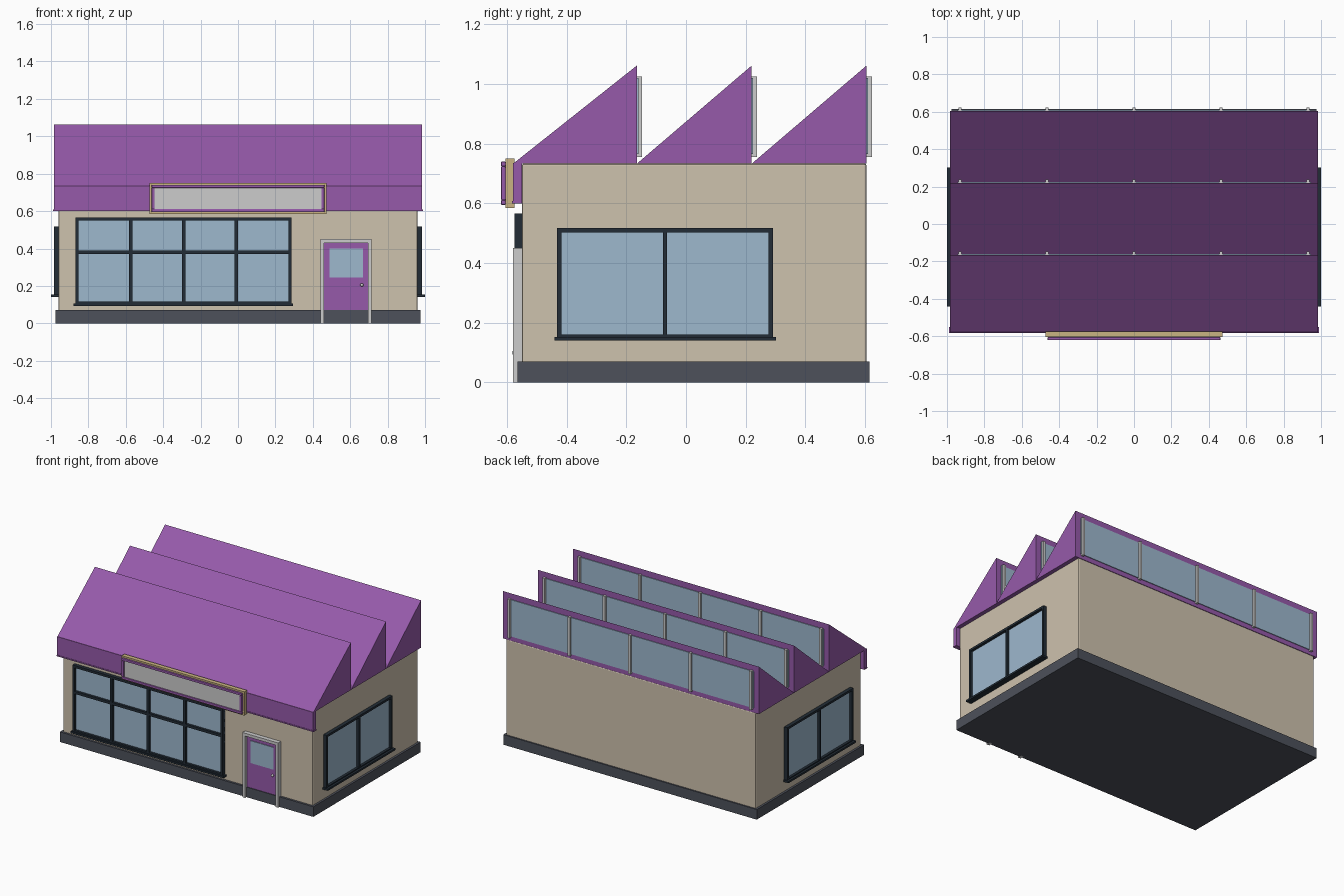
import bpy
import bmesh

if "Cube" in bpy.data.objects:
    bpy.data.objects.remove(bpy.data.objects["Cube"], do_unlink=True)


def material(name, r, g, b):
    """Flat material from 0-255 display values, stored as linear colour."""
    def lin(v):
        v /= 255
        return v / 12.92 if v <= 0.04045 else ((v + 0.055) / 1.055) ** 2.4
    colour = (lin(r), lin(g), lin(b), 1)
    m = bpy.data.materials.new(name)
    m.use_nodes = True
    m.diffuse_color = colour
    m.node_tree.nodes["Principled BSDF"].inputs["Base Color"].default_value = colour
    return m


PURPLE = material("purple paint", 150, 90, 170)
BEIGE = material("beige wall", 206, 194, 174)
SLATE = material("slate plinth", 77, 81, 91)
DARK = material("dark window frame", 34, 44, 54)
GLASS = material("pale blue glass", 157, 184, 206)
GREY = material("light grey trim", 204, 204, 204)
GOLD = material("gold trim", 202, 180, 130)


def finish(name, bm, mat, bevel=0):
    bmesh.ops.recalc_face_normals(bm, faces=bm.faces)
    mesh = bpy.data.meshes.new(name)
    bm.to_mesh(mesh)
    bm.free()
    mesh.materials.append(mat)
    ob = bpy.data.objects.new(name, mesh)
    bpy.context.collection.objects.link(ob)
    if bevel:
        mod = ob.modifiers.new("soft edges", 'BEVEL')
        mod.width = bevel
        mod.segments = 2
    return ob


def add_box(bm, x, y, z):
    """Add a box spanning the (low, high) pairs x, y and z."""
    for v in bmesh.ops.create_cube(bm, size=1)["verts"]:
        v.co = [lo + (c + 0.5) * (hi - lo) for c, (lo, hi) in zip(v.co, (x, y, z))]


def boxes(name, mat, *spans, bevel=0):
    bm = bmesh.new()
    for span in spans:
        add_box(bm, *span)
    return finish(name, bm, mat, bevel)


def ring(x, y, z, w):
    """Four boxes forming a rectangular frame in the xz plane."""
    inner = (z[0] + w, z[1] - w)
    return [(x, y, (z[0], z[0] + w)), (x, y, (z[1] - w, z[1])),
            ((x[0], x[0] + w), y, inner), ((x[1] - w, x[1]), y, inner)]


# Walls and plinth
boxes("walls", BEIGE, ((-0.96, 0.96), (-0.55, 0.605), (0.01, 0.733)), bevel=0.006)
boxes("plinth", SLATE, ((-0.975, 0.975), (-0.565, 0.615), (0, 0.07)))

# Sawtooth roof, one wedge per tooth, with skylights on the upright faces
RIDGES = (-0.165, 0.22, 0.605)
starts = (-0.58,) + RIDGES[:-1]
for i, (front, back) in enumerate(zip(starts, RIDGES), 1):
    bm = bmesh.new()
    profile = ((front, 0.733), (back, 0.733), (back, 1.062))
    face = bm.faces.new([bm.verts.new((-0.985, y, z)) for y, z in profile])
    out = bmesh.ops.extrude_face_region(bm, geom=[face])["geom"]
    bmesh.ops.translate(bm, vec=(1.97, 0, 0),
                        verts=[g for g in out if isinstance(g, bmesh.types.BMVert)])
    finish(f"roof_tooth_{i}", bm, PURPLE)
    boxes(f"skylight_glass_{i}", GLASS,
          ((-0.945, 0.945), (back, back + 0.005), (0.765, 1.02)))
    boxes(f"skylight_mullions_{i}", GREY,
          *[((x - 0.009, x + 0.009), (back, back + 0.018), (0.755, 1.025))
            for x in (-0.93, -0.465, 0, 0.465, 0.93)])

# Fascia below the front eave
boxes("fascia", PURPLE, ((-0.985, 0.985), (-0.58, -0.55), (0.605, 0.735)),
      ((-0.988, 0.988), (-0.583, -0.55), (0.6, 0.608)))

# Blank sign board
boxes("sign_back_frame", GOLD, ((-0.472, 0.472), (-0.605, -0.575), (0.585, 0.75)))
boxes("sign_frame", PURPLE,
      *ring((-0.462, 0.462), (-0.62, -0.605), (0.595, 0.74), 0.016), bevel=0.003)
boxes("sign_panel", GREY, ((-0.448, 0.448), (-0.611, -0.605), (0.609, 0.726)))

# Large front window
X, Z, Y = (-0.87, 0.285), (0.1, 0.567), (-0.575, -0.55)
boxes("front_window_frame", DARK, *ring(X, Y, Z, 0.016),
      *[((x - 0.009, x + 0.009), Y, Z) for x in (-0.574, -0.291, -0.01)],
      (X, Y, (0.37, 0.388)))
boxes("front_window_sill", DARK, ((-0.88, 0.295), (-0.582, -0.55), (0.093, 0.106)))
boxes("front_window_glass", GLASS, (X, (-0.558, -0.55), Z))

# Matching side windows, mirrored left and right
for side, s in (("left", 1), ("right", -1)):
    def span(lo, hi):
        return tuple(sorted((s * lo, s * hi)))
    edge = ring((-0.432, 0.292), span(0.955, 0.985), (0.145, 0.518), 0.015)
    boxes(f"{side}_window_frame", DARK, *[(x, y, z) for y, x, z in edge],
          (span(0.955, 0.985), (-0.077, -0.063), (0.15, 0.51)))
    boxes(f"{side}_window_sill", DARK, (span(0.955, 1.0), (-0.441, 0.302), (0.14, 0.153)))
    boxes(f"{side}_window_glass", GLASS, (span(0.955, 0.967), (-0.425, 0.285), (0.15, 0.51)))

# Door with surround, pane and knob
boxes("door", PURPLE, ((0.455, 0.7), (-0.56, -0.545), (0.03, 0.435)))
boxes("door_pane", GLASS, ((0.49, 0.667), (-0.564, -0.555), (0.245, 0.4)))
boxes("door_surround", GREY, ((0.44, 0.46), (-0.58, -0.55), (0, 0.43)),
      ((0.695, 0.715), (-0.58, -0.55), (0, 0.43)),
      ((0.44, 0.715), (-0.58, -0.55), (0.43, 0.45)))
bm = bmesh.new()
bmesh.ops.create_uvsphere(bm, u_segments=12, v_segments=8, radius=0.009)
bmesh.ops.translate(bm, vec=(0.662, -0.567, 0.205), verts=bm.verts)
knob = finish("door_knob", bm, GREY)
knob.data.shade_smooth()
